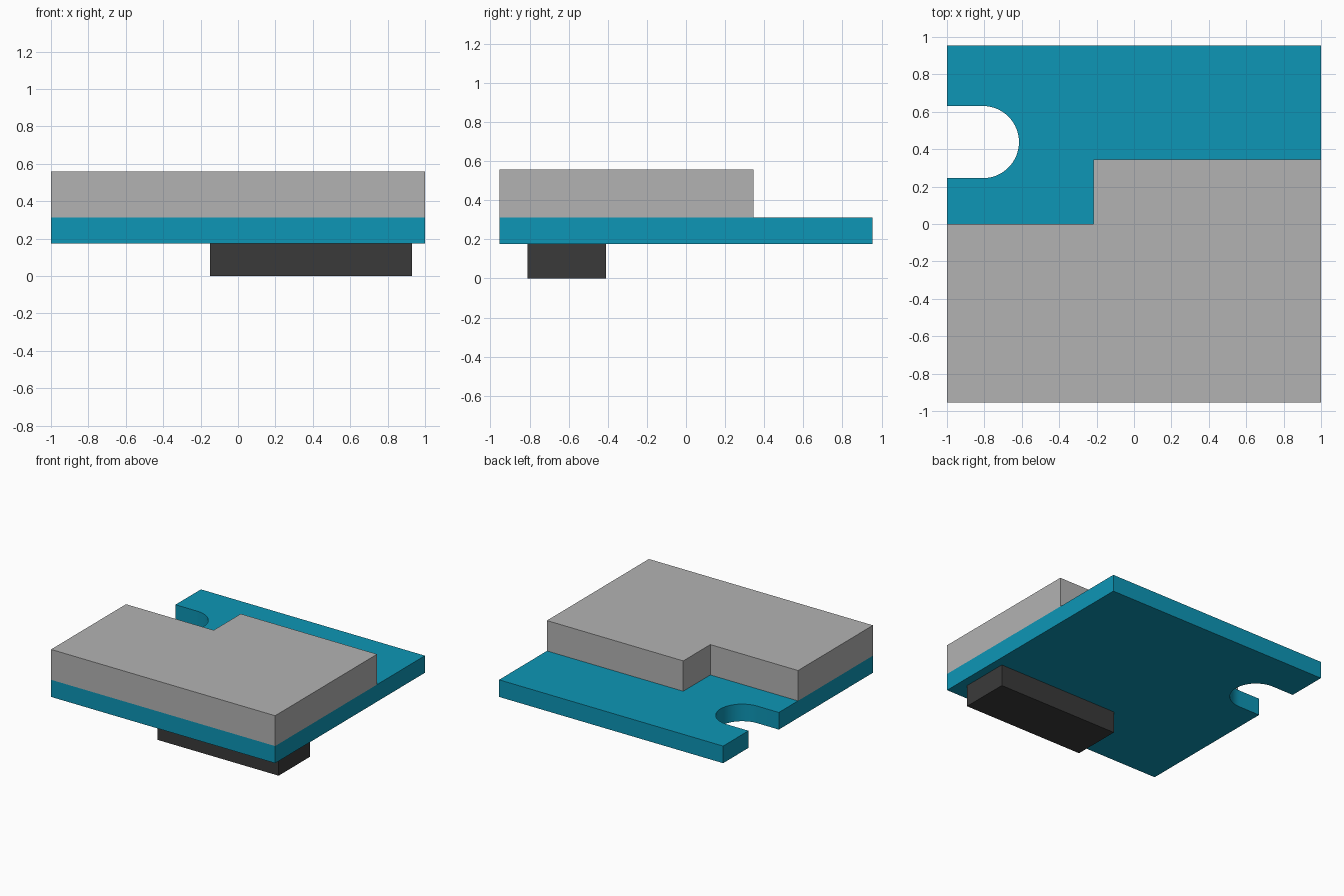
import bpy, bmesh, math

if "Cube" in bpy.data.objects:
    bpy.data.objects.remove(bpy.data.objects["Cube"])


def material(name, rgb):
    m = bpy.data.materials.new(name)
    m.diffuse_color = (*rgb, 1.0)
    m.use_nodes = True
    m.node_tree.nodes["Principled BSDF"].inputs["Base Color"].default_value = m.diffuse_color
    return m


def extrude_outline(name, outline, z0, z1, mat):
    """Solid slab from a counter-clockwise xy outline."""
    bm = bmesh.new()
    face = bm.faces.new([bm.verts.new((x, y, z0)) for x, y in outline])
    ext = bmesh.ops.extrude_face_region(bm, geom=[face])
    for v in ext["geom"]:
        if isinstance(v, bmesh.types.BMVert):
            v.co.z = z1
    bmesh.ops.recalc_face_normals(bm, faces=bm.faces)
    me = bpy.data.meshes.new(name)
    bm.to_mesh(me)
    bm.free()
    me.materials.append(mat)
    ob = bpy.data.objects.new(name, me)
    bpy.context.collection.objects.link(ob)
    return ob


teal = material("teal", (0.004, 0.305, 0.468))
grey = material("light grey", (0.45, 0.45, 0.45))
dark = material("dark grey", (0.042, 0.042, 0.042))

# Circuit board with a rounded slot open on the left edge
W, D = 1.0, 0.955
cx, cy, r = -0.808, 0.438, 0.193
arc = [(cx + r * math.cos(a), cy + r * math.sin(a))
       for a in (math.pi / 2 - math.pi * i / 32 for i in range(33))]
board_outline = ([(-W, -D), (W, -D), (W, D), (-W, D), (-W, cy + r)]
                 + arc + [(-W, cy - r)])
board = extrude_outline("circuit_board", board_outline, 0.175, 0.313, teal)

# L-shaped shield cover on top
extrude_outline("shield_cover",
                [(-W, -D), (W, -D), (W, 0.345), (-0.217, 0.345),
                 (-0.217, 0.0), (-W, 0.0)], 0.313, 0.558, grey)

# Connector block underneath
extrude_outline("connector",
                [(-0.15, -0.81), (0.93, -0.81), (0.93, -0.41), (-0.15, -0.41)],
                0.0, 0.175, dark)

# Smooth the slot wall, keep all other edges sharp
bpy.context.view_layer.objects.active = board
board.select_set(True)
bpy.ops.object.shade_smooth_by_angle(angle=math.radians(30))
